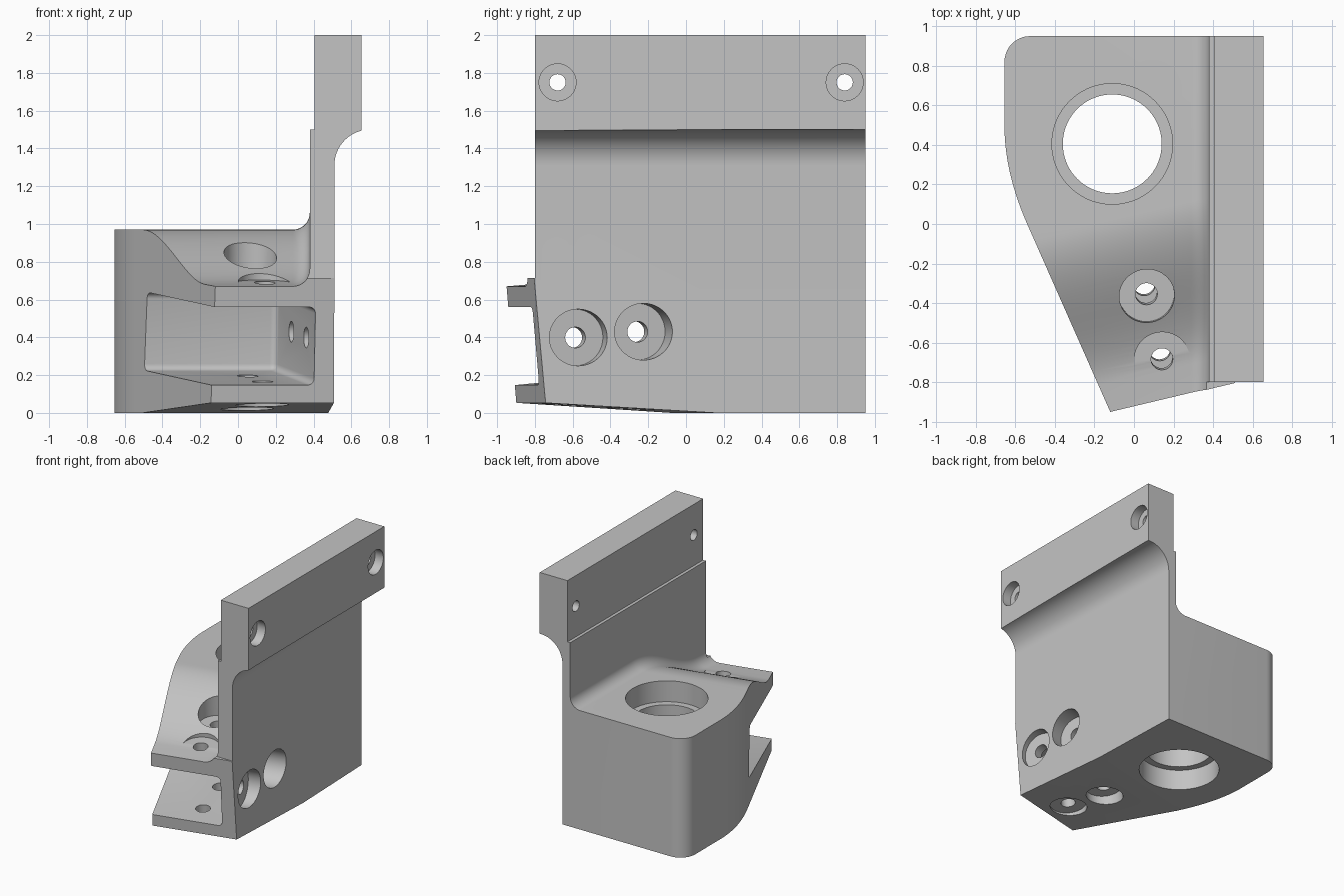
import bpy, bmesh, math
from mathutils import Matrix, Vector

old = bpy.data.objects.get("Cube")
if old:
    bpy.data.objects.remove(old, do_unlink=True)

# Single machined-metal colour
grey = bpy.data.materials.new("machined_grey")
grey.use_nodes = True
colour = (0.55, 0.55, 0.55, 1)
grey.diffuse_color = colour
grey.node_tree.nodes["Principled BSDF"].inputs["Base Color"].default_value = colour

# Frame of the skewed channel: across, back (rising slightly) and up
YAW, TILT = math.radians(13.4), 0.09
corner = Vector((-0.12, -0.95, 0.67))
across = Vector((math.cos(YAW), math.sin(YAW), 0))
level_back = Vector((-math.sin(YAW), math.cos(YAW), 0))
up = Vector((0, 0, 1))
back = level_back * math.cos(TILT) + up * math.sin(TILT)
normal_up = across.cross(back)
channel = Matrix((across, back, normal_up)).transposed().to_4x4()
channel.translation = corner


def make(name, bm):
    bmesh.ops.recalc_face_normals(bm, faces=bm.faces[:])
    mesh = bpy.data.meshes.new(name)
    bm.to_mesh(mesh)
    bm.free()
    mesh.materials.append(grey)
    obj = bpy.data.objects.new(name, mesh)
    bpy.context.collection.objects.link(obj)
    return obj


def prism(points, offset):
    """Closed profile pushed along an offset."""
    bm = bmesh.new()
    face = bm.faces.new([bm.verts.new(p) for p in points])
    top = bmesh.ops.extrude_face_region(bm, geom=[face])["geom"]
    bmesh.ops.translate(bm, vec=offset, verts=[v for v in top if isinstance(v, bmesh.types.BMVert)])
    return bm


def box(lo, hi):
    return prism([(lo[0], lo[1], lo[2]), (hi[0], lo[1], lo[2]),
                  (hi[0], hi[1], lo[2]), (lo[0], hi[1], lo[2])], (0, 0, hi[2] - lo[2]))


def cylinder(start, end, radius, segments=48):
    start, end = Vector(start), Vector(end)
    bm = bmesh.new()
    place = Matrix.Translation((start + end) / 2) @ (end - start).to_track_quat("Z", "Y").to_matrix().to_4x4()
    bmesh.ops.create_cone(bm, cap_ends=True, segments=segments, radius1=radius,
                          radius2=radius, depth=(end - start).length, matrix=place)
    return bm


def slice_off(bm, point, normal):
    cut = bmesh.ops.bisect_plane(bm, geom=bm.verts[:] + bm.edges[:] + bm.faces[:],
                                 plane_co=point, plane_no=normal, clear_outer=True)["geom_cut"]
    bmesh.ops.edgeloop_fill(bm, edges=[e for e in cut if isinstance(e, bmesh.types.BMEdge)])


# Stock block from the plan outline: rounded rear corner, curved left flank
outline = [(0.655, 0.95)]
for i in range(11):
    a = math.pi / 2 * (1 + i / 10)
    outline.append((-0.525 + 0.13 * math.cos(a), 0.82 + 0.13 * math.sin(a)))
for i in range(17):
    t = i / 16
    outline.append((-0.655 + 0.115 * t * t, 0.5 * (1 - t) ** 2 + 0.52 * t * (1 - t)))
outline += [(0.01, -1.244), (0.655, -1.244)]
stock = prism([(x, y, 0) for x, y in outline], (0, 0, 2))
slice_off(stock, corner, -back)
slice_off(stock, corner + level_back * 0.94 - up * 0.67, -(up + level_back * 0.06))
bracket = make("mounting_bracket", stock)


def carve(bm, local=False):
    """Subtract a cutter, optionally given in the channel frame."""
    if local:
        bm.transform(channel)
    cutter = make("cutter", bm)
    cutter.hide_render = True
    mod = bracket.modifiers.new("cut", "BOOLEAN")
    mod.operation, mod.solver, mod.object = "DIFFERENCE", "EXACT", cutter
    bpy.context.view_layer.objects.active = bracket
    bpy.ops.object.modifier_apply(modifier=mod.name)
    bpy.data.objects.remove(cutter, do_unlink=True)


def shelf_height(q):
    t = min(max((q - 0.14) / 0.8, 0), 1)
    s = t * t * (3 - 2 * t)
    return (0.67 + 0.08 * q) * (1 - s) + 0.97 * s


# Swept shelf surface, filleted into the upright wall
R = 0.09
section = [(-0.95, 0)]
for i in range(11):
    a = math.pi / 2 * i / 10
    section.append((0.38 - R + R * math.sin(a), R - R * math.cos(a)))
stations = [-0.5, 0.0] + [0.14 + 0.8 * i / 30 for i in range(31)] + [2.4]
shelf = bmesh.new()
rows = []
for q in stations:
    rows.append([shelf.verts.new((x, -0.95 + (q + math.sin(YAW) * (x + 0.12)) / math.cos(YAW),
                                  shelf_height(q) + lift)) for x, lift in section])
for a, b in zip(rows, rows[1:]):
    for i in range(len(section) - 1):
        shelf.faces.new((a[i], a[i + 1], b[i + 1], b[i]))
lid = bmesh.ops.extrude_face_region(shelf, geom=shelf.faces[:])["geom"]
for v in lid:
    if isinstance(v, bmesh.types.BMVert):
        v.co.z = 2.2
carve(shelf)

# Upright wall: step on the left, right face with cove tapering thinner to the rear
carve(box((0.2, -1.5, 1.5), (0.405, 1.2, 2.3)))
TAPER = 0.034
face_x = 0.51 + TAPER * 0.7
cove = [(1.0, -1.5, -0.2), (face_x, -1.5, -0.2)]
for i in range(17):
    a = math.pi * (1 - i / 32)
    cove.append((face_x + 0.19 + 0.19 * math.cos(a), -1.5, 1.31 + 0.19 * math.sin(a)))
cove.append((1.0, -1.5, 1.5))
carve(prism(cove, (-3 * TAPER, 3, 0)))
carve(box((0.3, -1.6, 0.715), (0.9, -0.8, 2.3)))

# Channel pocket with softened inner corners
pocket = box((-1.2, -0.4, -0.525), (0.548, 0.87, -0.11))
bmesh.ops.bevel(pocket, geom=pocket.edges[:], offset=0.035, segments=5, profile=0.5, affect="EDGES")
carve(pocket, True)

# Paired bolt holes through shelf, floor and wall
for b in (0.2, 0.54):
    for start, finish, radius in (
            ((0.316, b, -0.2), (0.316, b, 0.3), 0.055),
            ((0.316, b, 0.003), (0.316, b, 0.4), 0.14),
            ((0.316, b, -0.9), (0.316, b, -0.4), 0.055),
            ((0.316, b, -0.9), (0.316, b, -0.615), 0.14),
            ((0.45, b, -0.29), (1.0, b, -0.29), 0.055),
            ((0.625, b, -0.29), (1.0, b, -0.29), 0.15)):
        carve(cylinder(start, finish, radius), True)

# Counterbored holes in the top rail
for y in (-0.68, 0.84):
    carve(cylinder((0.3, y, 1.75), (0.8, y, 1.75), 0.043))
    carve(cylinder((0.58, y, 1.75), (0.8, y, 1.75), 0.098))

# Large bore with a seat at each end
for low, high, radius in ((-0.2, 1.3, 0.25), (0.8, 1.3, 0.305), (-0.2, 0.17, 0.305)):
    carve(cylinder((-0.11, 0.405, low), (-0.11, 0.405, high), radius, 72))

bpy.ops.object.select_all(action="DESELECT")
bracket.select_set(True)
bpy.context.view_layer.objects.active = bracket
bpy.ops.object.shade_smooth_by_angle(angle=math.radians(30))
